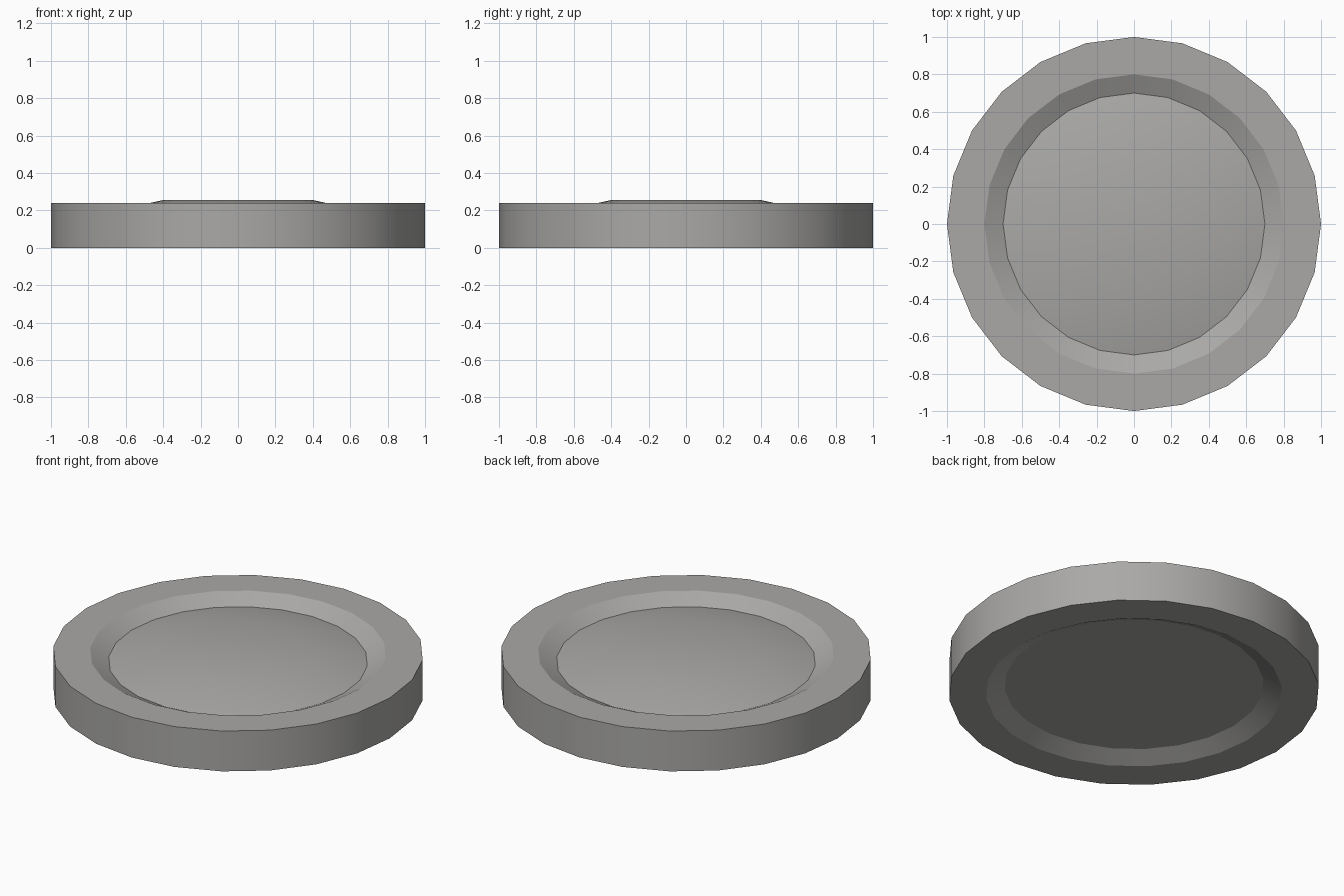
import bpy, bmesh, math

if "Cube" in bpy.data.objects:
    bpy.data.objects.remove(bpy.data.objects["Cube"])

SIDES = 24
# Profile (radius, height) from bottom centre round to top centre
PROFILE = [(0.70, 0.05), (0.80, 0.0), (1.0, 0.0), (1.0, 0.24),
           (0.80, 0.24), (0.70, 0.19), (0.40, 0.255)]

grey = bpy.data.materials.new("warm_grey")
grey.diffuse_color = (0.40, 0.395, 0.385, 1)
grey.use_nodes = True
grey.node_tree.nodes["Principled BSDF"].inputs["Base Color"].default_value = grey.diffuse_color

# Round disc: recessed base, flat rim, groove and raised centre
bm = bmesh.new()
rings = [[bm.verts.new((r * math.cos(2 * math.pi * i / SIDES),
                        r * math.sin(2 * math.pi * i / SIDES), z))
          for i in range(SIDES)] for r, z in PROFILE]
for a, b in zip(rings, rings[1:]):
    for i in range(SIDES):
        j = (i + 1) % SIDES
        bm.faces.new((a[i], a[j], b[j], b[i]))
bm.faces.new(rings[-1])
bm.faces.new(rings[0][::-1])
bmesh.ops.recalc_face_normals(bm, faces=bm.faces)

mesh = bpy.data.meshes.new("round_disc")
bm.to_mesh(mesh)
bm.free()
mesh.materials.append(grey)
disc = bpy.data.objects.new("round_disc", mesh)
bpy.context.collection.objects.link(disc)

# Smooth round the circle, crisp at the rim and groove
bpy.context.view_layer.objects.active = disc
disc.select_set(True)
bpy.ops.object.shade_smooth_by_angle(angle=math.radians(20))
